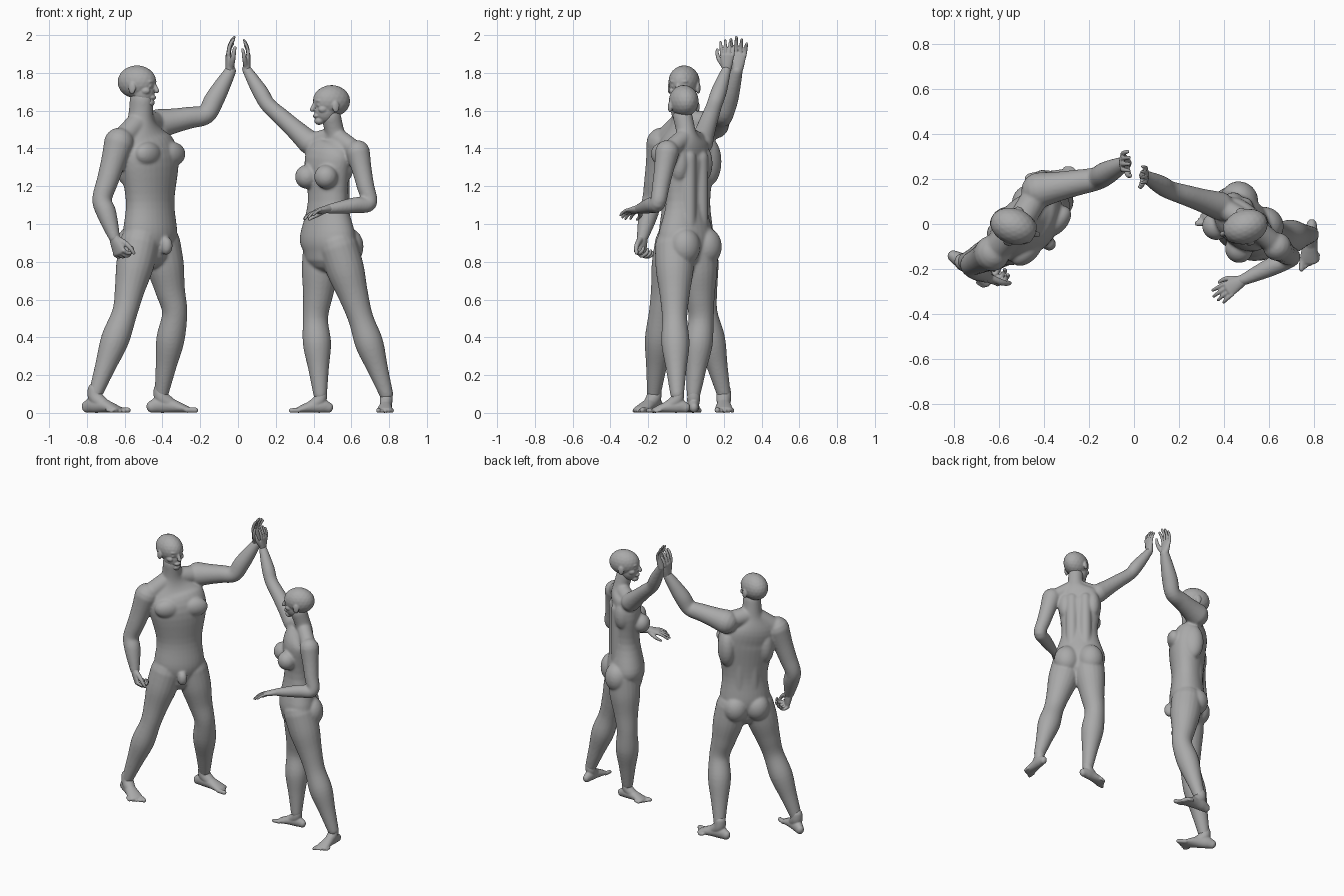
import bpy, bmesh, math
from mathutils import Matrix, Vector

default = bpy.data.objects.get("Cube")
if default:
    bpy.data.objects.remove(default, do_unlink=True)

skin = bpy.data.materials.new("clay_grey")
skin.use_nodes = True
GREY = (.4, .4, .4, 1)
skin.diffuse_color = GREY
skin.node_tree.nodes["Principled BSDF"].inputs["Base Color"].default_value = GREY

WORLD = Matrix.Identity(4)
SIDE = Vector((0, 1, 0))
HAND_SIGN = {"left": 1, "right": -1}
# limb thickness from root to tip, two bones of three steps each
LEG = (.105, .1, .08, .067, .075, .055, .037)
ARM = (.08, .066, .058, .052, .053, .044, .031)


# ---------- helpers ----------
def frame(origin, forward, up=(0, 0, 1), scale=1):
    """Local space: x forward, y to the left, z up."""
    x = Vector(forward).normalized()
    y = Vector(up).cross(x).normalized()
    rotation = Matrix((x, y, x.cross(y))).transposed().to_4x4()
    return Matrix.Translation(origin) @ rotation @ Matrix.Scale(scale, 4)


def spline(points, steps=5):
    """Smooth curve through points that carry position and radii."""
    padded = [points[0], *points, points[-1]]
    result = []
    for group in zip(padded, padded[1:], padded[2:], padded[3:]):
        for k in range(steps):
            t = k / steps
            result.append([
                (2 * b + (c - a) * t + (2 * a - 5 * b + 4 * c - d) * t * t
                 + (3 * b - a - 3 * c + d) * t * t * t) / 2
                for a, b, c, d in zip(*group)])
    return result + [list(points[-1])]


def loft(bm, points, space=WORLD, side=None, sides=20):
    """Rounded tube of oval rings: x, y, z, half width, half depth."""
    rows = spline([tuple(p) if len(p) > 4 else (*p, p[3]) for p in points])
    centres = [Vector(row[:3]) for row in rows]
    last = len(rows) - 1
    turns = [math.tau * k / sides for k in range(sides)]
    dome = [(math.sin(a), math.cos(a)) for a in (.4, .8, 1.1, 1.4)]
    rings, axis = [], side
    for i, (centre, row) in enumerate(zip(centres, rows)):
        width, depth = row[3:]
        tangent = (centres[min(i + 1, last)] - centres[max(i - 1, 0)]).normalized()
        axis = axis if axis else tangent.orthogonal()
        axis = (axis - tangent * axis.dot(tangent)).normalized()
        other = tangent.cross(axis)
        # extra shrinking rings round off both ends
        levels = [(0, 1)]
        if i == 0:
            levels = [(-rise, size) for rise, size in reversed(dome)] + levels
        if i == last:
            levels = levels + dome
        for rise, size in levels:
            middle = centre + tangent * rise * min(width, depth)
            rings.append([bm.verts.new(space @ (
                middle + axis * math.cos(a) * width * size
                + other * math.sin(a) * depth * size)) for a in turns])
    for low, high in zip(rings, rings[1:]):
        for k in range(sides):
            bm.faces.new((low[k - 1], low[k], high[k], high[k - 1]))
    bm.faces.new(list(reversed(rings[0])))
    bm.faces.new(rings[-1])


def ball(bm, space, centre, radii):
    shape = space @ Matrix.Translation(centre) @ Matrix.Diagonal((*radii, 1))
    bmesh.ops.create_icosphere(bm, subdivisions=3, radius=1, matrix=shape)


def limb(bm, joints, radii, girth):
    root, bend, tip = map(Vector, joints)
    path = [root.lerp(bend, k / 3) for k in range(3)]
    path += [bend.lerp(tip, k / 3) for k in range(4)]
    loft(bm, [(*p, r * girth) for p, r in zip(path, radii)])


def finish(bm, name, voxel, relax):
    """Fuse the overlapping masses into one soft skin."""
    bmesh.ops.recalc_face_normals(bm, faces=bm.faces)
    raw = bpy.data.meshes.new(name)
    bm.to_mesh(raw)
    bm.free()
    obj = bpy.data.objects.new(name, raw)
    bpy.context.collection.objects.link(obj)
    fuse = obj.modifiers.new("fuse", "REMESH")
    fuse.mode = "VOXEL"
    fuse.voxel_size = voxel
    soften = obj.modifiers.new("soften", "SMOOTH")
    soften.factor = .5
    soften.iterations = relax
    graph = bpy.context.evaluated_depsgraph_get()
    mesh = bpy.data.meshes.new_from_object(obj.evaluated_get(graph))
    obj.modifiers.clear()
    obj.data = mesh
    for vertex in mesh.vertices:
        vertex.co.z = max(vertex.co.z, 0)
    mesh.polygons.foreach_set("use_smooth", [True] * len(mesh.polygons))
    mesh.materials.clear()
    mesh.materials.append(skin)


# ---------- body parts ----------
def head(name, centre, forward, scale):
    bm, space = bmesh.new(), frame(centre, forward, scale=scale)
    ball(bm, space, (0, 0, .022), (.105, .08, .088))       # skull
    ball(bm, space, (.035, 0, -.03), (.062, .06, .074))    # face
    ball(bm, space, (.072, 0, -.088), (.026, .03, .022))   # chin
    ball(bm, space, (.085, 0, .024), (.018, .05, .012))    # brow
    ball(bm, space, (.09, 0, -.06), (.017, .025, .012))    # lips
    loft(bm, [(.094, 0, .015, .009), (.112, 0, -.025, .013)], space)  # nose
    for s in HAND_SIGN.values():
        ball(bm, space, (.08, s * .03, 0), (.014, .015, .012))        # eye
        ball(bm, space, (.06, s * .042, -.025), (.028, .02, .02))     # cheek
        ball(bm, space, (0, s * .08, -.01), (.02, .01, .032))         # ear
    finish(bm, name, .0045, 3)


def hand(name, wrist, along, palm, sign, size, curl):
    bm, space = bmesh.new(), frame(wrist, along, palm, size)
    loft(bm, [(0, 0, 0, .15, .13), (.2, 0, 0, .19, .11), (.43, 0, 0, .22, .075)],
         space, SIDE)
    for i, length in enumerate((.42, .47, .43, .34)):
        p = Vector((.46 - .02 * abs(i - 1), sign * (.17 - .115 * i), 0))
        path, angle = [(*p, .055)], 0
        for share, radius in ((.4, .052), (.35, .048), (.25, .04)):
            angle += curl
            step = Vector((math.cos(angle), sign * (.1 - .07 * i), math.sin(angle)))
            p = p + step * length * share
            path.append((*p, radius))
        loft(bm, path, space, SIDE, 12)
    thumb = [(.1, .1, .03, .08), (.3, .25, .1, .07), (.47, .31, .15, .055), (.58, .31, .19, .045)]
    loft(bm, [(x, sign * y, z, r) for x, y, z, r in thumb], space)
    finish(bm, name, .004, 3)


def foot(name, ankle, forward, sign, size):
    floor_point = (ankle[0], ankle[1], 0)
    bm, space = bmesh.new(), frame(floor_point, forward, scale=size)
    sole = [(-.2, .12, .1), (-.05, .16, .13), (.15, .15, .14), (.38, .1, .17), (.52, .065, .18)]
    loft(bm, [(x, 0, height, width, height) for x, height, width in sole], space, SIDE)
    loft(bm, [(-.02, 0, .46, .14), (.01, 0, .3, .15), (.18, 0, .17, .13)], space)
    for i in range(5):
        y = -sign * (.13 - .075 * i)
        r = .04 if i else .055
        loft(bm, [(.5 - .03 * i, y, .06, r), (.68 - .05 * i, y, r, r)], space)
    finish(bm, name, .005, 3)


def figure(name, space, torso, masses, arms, legs, arm_girth, hand_size, foot_size):
    """One person: a fused body, then finer hands and feet."""
    bm = bmesh.new()
    loft(bm, torso, space, SIDE, 32)
    neck = space @ Vector(torso[-2][:3])
    for s in HAND_SIGN.values():
        for (x, y, z), radii in masses:
            ball(bm, space, (x, s * y, z), radii)
        # long muscles either side of the spine
        loft(bm, [(-.065, s * .045, z, .04) for z in (1, 1.1, 1.2, 1.35)], space)
    for side, (joints, along, palm, curl) in arms.items():
        limb(bm, joints, ARM, arm_girth)
        loft(bm, [(*neck, .06 * arm_girth), (*joints[0], .06 * arm_girth)])
        hand(f"{name}_{side}_hand", joints[2], along, palm, HAND_SIGN[side], hand_size, curl)
    for side, (joints, forward) in legs.items():
        limb(bm, joints, LEG, 1)
        foot(f"{name}_{side}_foot", joints[2], forward, HAND_SIGN[side], foot_size)
    finish(bm, f"{name}_body", .007, 9)


# ---------- man ----------
figure(
    "man", frame((-.465, 0, 0), (1, -1, 0)),
    torso=[(0, 0, .86, .13, .1), (0, 0, .95, .163, .12), (0, 0, 1.12, .148, .105),
           (0, -.01, 1.34, .188, .122), (-.03, -.03, 1.45, .17, .1),
           (-.03, -.04, 1.55, .075, .07), (-.02, -.045, 1.66, .058, .065)],
    masses=[((.075, .09, 1.37), (.052, .085, .065)),    # chest
            ((-.07, .07, .9), (.075, .08, .09)),        # seat
            ((-.045, .125, 1.33), (.075, .06, .13)),    # back
            ((.12, .005, .885), (.035, .026, .048))],   # groin
    arms={"left": (((-.42, .15, 1.53), (-.17, .2, 1.58), (-.04, .27, 1.81)),
                   (-.12, .06, 1), (1, 0, 0), .25),
          "right": (((-.63, -.13, 1.43), (-.72, -.18, 1.13), (-.655, -.23, .93)),
                    (.3, -.15, -.9), (1, 1, 0), .95)},
    legs={"left": (((-.41, .06, .9), (-.335, .1, .53), (-.405, .2, .1)), (1, 0, 0)),
          "right": (((-.52, -.06, .9), (-.6, -.13, .53), (-.755, -.17, .1)), (.85, -.5, 0))},
    arm_girth=1, hand_size=.2, foot_size=.265)
head("man_head", (-.535, -.01, 1.73), (.95, -.33, 0), 1)

# ---------- woman ----------
figure(
    "woman", frame((.475, 0, 0), (-1, -1, 0)),
    torso=[(0, 0, .85, .14, .11), (0, 0, .93, .172, .12), (0, 0, 1.12, .12, .088),
           (0, 0, 1.34, .145, .095), (-.03, .02, 1.42, .12, .066),
           (-.03, .025, 1.47, .058, .052), (0, .025, 1.57, .05, .054)],
    masses=[((.085, .072, 1.25), (.062, .063, .064)),   # bust
            ((-.072, .08, .88), (.08, .085, .1)),       # seat
            ((-.035, .09, 1.32), (.055, .05, .1))],     # back
    arms={"left": (((.635, -.1, 1.38), (.695, -.15, 1.11), (.48, -.25, 1.08)),
                   (-.8, -.5, -.15), (0, -.2, -1), .2),
          "right": (((.38, .08, 1.43), (.16, .15, 1.63), (.045, .215, 1.82)),
                    (.12, .03, 1), (-1, 0, 0), .22)},
    legs={"left": (((.53, -.06, .88), (.65, -.06, .5), (.785, -.047, .1)), (-.08, -1, 0)),
          "right": (((.45, .06, .88), (.41, .08, .5), (.435, .04, .1)), (-1, -.05, 0))},
    arm_girth=.8, hand_size=.17, foot_size=.228)
head("woman_head", (.495, -.012, 1.63), (-.95, -.3, 0), .96)
